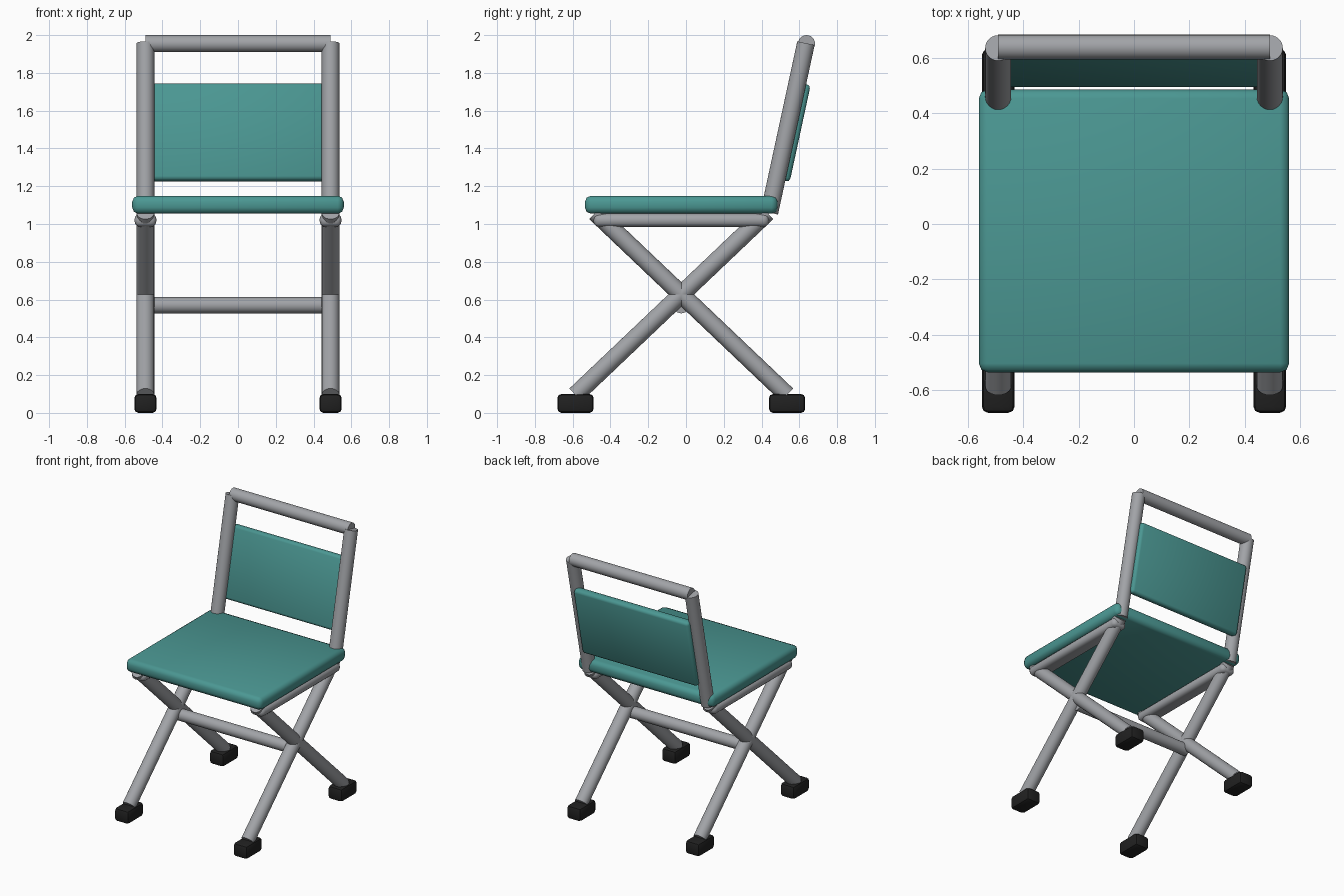
import bpy, math
from mathutils import Vector

if "Cube" in bpy.data.objects:
    bpy.data.objects.remove(bpy.data.objects["Cube"], do_unlink=True)


def material(name, rgb):
    m = bpy.data.materials.new(name)
    m.use_nodes = True
    m.diffuse_color = (*rgb, 1)
    m.node_tree.nodes["Principled BSDF"].inputs["Base Color"].default_value = (*rgb, 1)
    return m


metal = material("grey metal", (0.36, 0.37, 0.39))
fabric = material("teal fabric", (0.07, 0.31, 0.29))
rubber = material("black rubber", (0.015, 0.015, 0.015))


def tube(name, a, b, radius):
    """Capped round tube between two points."""
    a, b = Vector(a), Vector(b)
    axis = b - a
    bpy.ops.mesh.primitive_cylinder_add(vertices=24, radius=radius, depth=axis.length,
                                        location=(a + b) / 2,
                                        rotation=axis.to_track_quat('Z', 'Y').to_euler())
    ob = bpy.context.object
    ob.name = name
    ob.data.materials.append(metal)
    bpy.ops.object.shade_smooth_by_angle(angle=math.radians(40))
    return ob


def block(name, centre, size, bevel, mat, segments=2, tilt=0, soft=False):
    """Box with rounded edges, optionally tilted about x."""
    bpy.ops.mesh.primitive_cube_add(size=1, location=centre)
    ob = bpy.context.object
    ob.name = name
    ob.scale = size
    bpy.ops.object.transform_apply(location=False, rotation=False, scale=True)
    ob.rotation_euler.x = tilt
    mod = ob.modifiers.new("rounded edges", 'BEVEL')
    mod.width = bevel
    mod.segments = segments
    bpy.ops.object.modifier_apply(modifier=mod.name)
    ob.data.materials.append(mat)
    if soft:
        bpy.ops.object.shade_smooth()
    else:
        bpy.ops.object.shade_smooth_by_angle(angle=math.radians(30))
    return ob


X = 0.49          # side frame offset
R = 0.047         # tube radius
MID = -0.025      # where the legs cross
LEAN = math.atan(0.216)

# Side frames: crossed legs, seat rail, back post and feet
for side, x in (("left", X), ("right", -X)):
    for end, s in (("front", -1), ("rear", 1)):
        foot_y = MID + s * 0.56
        tube(f"{side}_{end}_leg", (x, foot_y, 0.095), (x, MID - s * 0.455, 1.06), R)
        block(f"{side}_{end}_foot", (x, foot_y, 0.05), (0.118, 0.192, 0.1), 0.022, rubber)
    block(f"{side}_seat_rail", (x, MID, 1.02), (0.116, 0.93, 0.07), 0.03, metal, 3)
    tube(f"{side}_back_post", (x, 0.441, 1.06), (x, 0.635, 1.957), R)

# Cross members
tube("leg_crossbar", (-X, MID, 0.57), (X, MID, 0.57), 0.043)
tube("top_bar", (-X, 0.638, 1.955), (X, 0.638, 1.955), 0.045)

# Upholstery
block("seat", (0, -0.025, 1.102), (1.12, 1.02, 0.095), 0.032, fabric, soft=True)
block("backrest", (0, 0.575, 1.485), (0.95, 0.06, 0.525), 0.02, fabric, tilt=-LEAN, soft=True)
